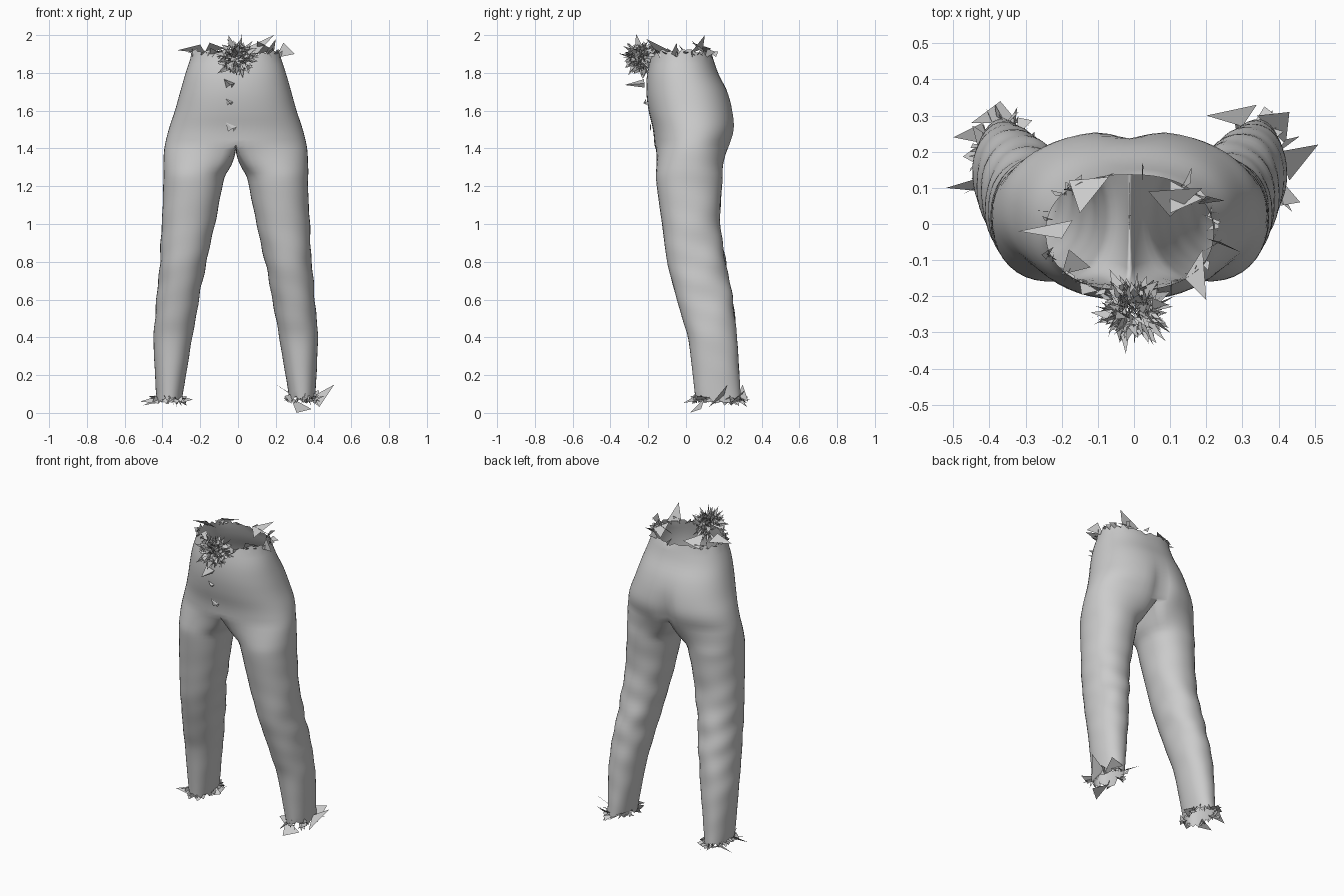
import bpy, bmesh, random
from math import sin, cos, pi, exp
from mathutils import Vector

if "Cube" in bpy.data.objects:
    bpy.data.objects.remove(bpy.data.objects["Cube"])

random.seed(7)
CX = -0.012          # body centre line
OUT, INN = 28, 10    # segments on outer and inner arc of each half

# z, inner x, outer x, front y, back y
KEYS = [(0.07, .285, .42, .05, .29), (0.25, .255, .43, .03, .28), (0.4, .23, .435, .01, .27),
        (0.5, .212, .428, -.02, .26), (0.65, .185, .415, -.062, .24), (0.8, .155, .402, -.10, .21),
        (1.0, .11, .392, -.127, .182), (1.2, .07, .383, -.155, .19), (1.3, .045, .383, -.162, .20),
        (1.4, .02, .378, -.166, .228), (1.5, 0, .355, -.175, .258), (1.6, 0, .322, -.198, .25),
        (1.7, 0, .294, -.21, .22), (1.8, 0, .265, -.205, .17), (1.92, 0, .225, -.178, .13)]


def profile(z):
    """Smooth interpolation through the key sections."""
    i = max(0, min(len(KEYS) - 2, sum(k[0] <= z for k in KEYS) - 1))
    p0, p1, p2, p3 = (KEYS[max(0, min(len(KEYS) - 1, i + d))] for d in (-1, 0, 1, 2))
    h = p2[0] - p1[0]
    t = (z - p1[0]) / h
    out = []
    for c in range(1, 5):
        m1 = (p2[c] - p0[c]) / (p2[0] - p0[0]) * h
        m2 = (p3[c] - p1[c]) / (p3[0] - p1[0]) * h
        out.append((2*t**3 - 3*t*t + 1) * p1[c] + (t**3 - 2*t*t + t) * m1
                   + (3*t*t - 2*t**3) * p2[c] + (t**3 - t*t) * m2)
    return out


def spow(v, e):
    return (abs(v) ** e) * (1 if v >= 0 else -1)


def section(z, side):
    """Half-body ring: outer arc front to back, then inner arc back to front."""
    xi, xo, yf, yb = profile(z)
    yc, ry = (yf + yb) / 2, (yb - yf) / 2
    cx, rx = (xi + xo) / 2, (xo - xi) / 2
    s = max(0, min(1, (1.42 - z) / .16))
    fold = .04 * exp(-((z - .72) / .27) ** 2) + .012 * s
    cleft = .035 * exp(-((z - 1.47) / .13) ** 2)
    pts = []
    for i in range(OUT + INN):
        if i <= OUT:
            u = i / OUT
            a = -pi / 4 + u * 1.5 * pi
            dx, dy = xo * max(0, sin(pi * u)) ** .85, yc - ry * spow(cos(pi * u), .92)
            dip = 0
        else:
            u = (i - OUT) / INN
            a = 1.25 * pi + u * pi / 2
            dx, dy = 0, yb + (yf - yb) * u
            dip = .03 * sin(pi * u) * (1 - s)
        f = 1 + fold * (sin(z * 42 + 2 * a + side) * .6 + sin(z * 23 - 3 * a + 2 * side) * .5) * (.6 - .4 * cos(a))
        ex = cx + rx * f * spow(sin(a), .92)
        ey = yc + ry * (-spow(cos(a), .92)) * (1 + (f - 1) * .6)
        x, y = dx + (ex - dx) * s, dy + (ey - dy) * s
        if y > yc:
            y -= cleft * exp(-(x / .05) ** 2)
        pts.append(Vector((CX + side * x, y, z - dip)))
    return pts


def make(name, bm, smooth=False):
    me = bpy.data.meshes.new(name)
    bm.to_mesh(me)
    bm.free()
    ob = bpy.data.objects.new(name, me)
    bpy.context.collection.objects.link(ob)
    for p in me.polygons:
        p.use_smooth = smooth
    return ob


# Trousers: two mirrored lofts joined down the middle
leg_z = [.07 + i * (1.42 - .07) / 54 for i in range(55)]
hip_z = [1.42 + i * .48 / 18 for i in range(1, 19)]
bm = bmesh.new()
for side in (-1, 1):
    rings = []
    for z in leg_z:
        rings.append([bm.verts.new(p) for p in section(z, side)])
    for z in hip_z:
        rings.append([bm.verts.new(p) for p in section(z, side)[:OUT + 1]])
    # ragged hem and waist edges
    for v in rings[0][:]:
        v.co.z += random.uniform(-.02, .02)
    for v in rings[-1][1:OUT]:
        back = exp(-((v.co.x - CX) / .1) ** 2) if v.co.y > 0 else 0
        v.co.z += random.uniform(-.008, .03) - .02 * back
    for k in range(len(rings) - 1):
        a, b = rings[k], rings[k + 1]
        n = OUT + INN if k < len(leg_z) - 1 else OUT
        for i in range(n):
            j = (i + 1) % len(a)
            q = [a[i], a[j], b[j], b[i]]
            bm.faces.new(q if side > 0 else q[::-1])
bmesh.ops.remove_doubles(bm, verts=bm.verts, dist=.0005)
bmesh.ops.recalc_face_normals(bm, faces=bm.faces)
make("trousers", bm, True)


def tri(bm, a, b, c):
    bm.faces.new([bm.verts.new(p) for p in (a, b, c)])


def rand_dir():
    return Vector([random.gauss(0, 1) for _ in range(3)]).normalized()


def torn_edge(name, z, side, count, size, lift, big):
    """Small random scraps along an edge ring plus a few placed large ones."""
    bm = bmesh.new()
    rings = section(z, side) if side else section(z, 1)[:OUT] + section(z, -1)[:OUT]
    mid = sum(rings, Vector()) / len(rings)
    for _ in range(count):
        p = random.choice(rings)
        out = (p - mid).normalized()
        d = out * random.uniform(.1, 1) + rand_dir() * .6 + Vector((0, 0, lift))
        w = rand_dir() * size * random.uniform(.3, .6)
        tri(bm, p - w, p + w, p + d * size * random.uniform(.4, 1.0))
    for a, b, c in big:
        tri(bm, a, b, c)
    make(name, bm)


# Torn waistband
torn_edge("waist_scraps", 1.9, 0, 42, .055, .15, [
    ((-.32, -.02, 1.92), (-.17, .01, 1.9), (-.2, -.04, 1.95)),
    ((-.18, .12, 1.9), (-.07, .13, 1.93), (-.15, .03, 1.96)),
    ((.04, .09, 1.93), (.10, .02, 1.9), (.19, .1, 2.0)),
    ((.10, .12, 1.9), (.19, .07, 1.92), (.1, .03, 1.97)),
    ((.2, -.04, 1.88), (.3, -.08, 1.9), (.24, -.05, 1.96)),
    ((.14, -.15, 1.9), (.19, -.07, 1.91), (.2, -.21, 1.98)),
    ((-.2, -.14, 1.9), (-.18, -.07, 1.91), (-.12, -.12, 1.86))])

# Torn trouser cuffs
torn_edge("left_cuff_scraps", .075, -1, 40, .06, -.2, [
    ((-.37, .34, .07), (-.45, .28, .08), (-.32, .28, .06)),
    ((-.50, .24, .04), (-.42, .28, .08), (-.40, .22, .06)),
    ((-.52, .10, .06), (-.42, .13, .09), (-.42, .09, .05)),
    ((-.24, .17, .07), (-.30, .2, .09), (-.31, .14, .05))])
torn_edge("right_cuff_scraps", .075, 1, 24, .06, -.1, [
    ((.2, .3, .15), (.34, .33, .06), (.30, .27, .09)),
    ((.34, .30, .1), (.43, .31, .12), (.42, .22, .04)),
    ((.51, .22, .15), (.40, .2, .09), (.43, .12, .03)),
    ((.46, .06, .09), (.40, .13, .08), (.4, .05, .06)),
    ((.31, .02, 0), (.39, .08, .02), (.28, .1, .08))])

# Spiky tuft at the front of the waist
bm = bmesh.new()
centre = Vector((-.005, -.235, 1.88))
for _ in range(420):
    d = rand_dir()
    p = centre + Vector((d.x * .075, d.y * .06, d.z * .07)) * random.uniform(.5, 1)
    w = rand_dir() * random.uniform(.01, .025)
    tip = p + (d + rand_dir() * .7) * random.uniform(.015, .045)
    tri(bm, p - w, p + w, tip)
make("waist_tuft", bm)

# Loose flaps down the fly
bm = bmesh.new()
for x, y, z, s, reach in ((-.045, -.215, 1.75, .028, .11), (-.045, -.205, 1.65, .02, .02), (-.035, -.18, 1.52, .03, .012)):
    a, b = Vector((x - s, y - .008, z + s * .6)), Vector((x + s, y - .005, z - s * .2))
    tip = Vector((x + s * .2, y - reach, z - s * .5))
    tri(bm, a, b, tip)
    tri(bm, a, tip, Vector((x - s * .6, y - .004, z - s)))
    tri(bm, b, tip, Vector((x + s * .4, y - .004, z - s)))
make("fly_flaps", bm)
